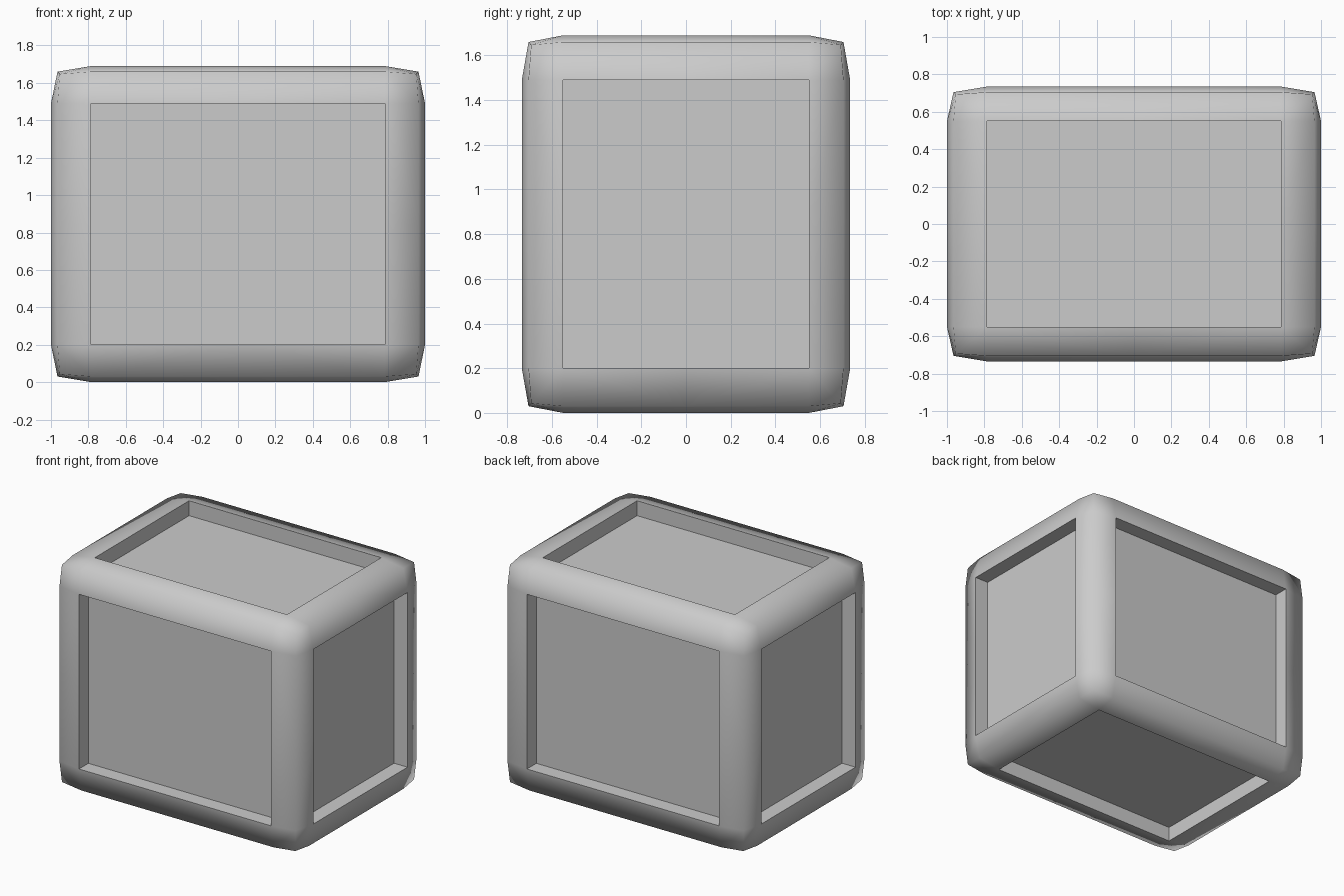
import bpy, bmesh
from mathutils import Vector

if "Cube" in bpy.data.objects:
    bpy.data.objects.remove(bpy.data.objects["Cube"])

H = (1.0, 0.735, 0.845)      # half size at the rims of the openings
O = (0.785, 0.55, 0.645)     # half size of the openings
R = (0.965, 0.705, 0.815)    # ridge along the rounded edges
C = (0.953, 0.693, 0.802)    # slightly sunk corner point
DEPTH = 0.11                 # panel recess


def point(axes, values):
    v = Vector((0, 0, 0))
    for a, val in zip(axes, values):
        v[a] = val
    return v


# Rounded frame: one octant, mirrored three ways
bm = bmesh.new()


def quad(pts, facing):
    n = (pts[1] - pts[0]).cross(pts[2] - pts[0])
    if n.dot(facing) < 0:
        pts = pts[::-1]
    bm.faces.new([bm.verts.new(p) for p in pts])


corner = Vector(C)
for a in range(3):
    others = [i for i in range(3) if i != a]
    b, c = others
    rim = point((a, b, c), (H[a], O[b], O[c]))
    # corner patch
    quad([rim, point((a, b, c), (R[a], R[b], O[c])), corner,
          point((a, b, c), (R[a], O[b], R[c]))], corner)
    for b, c in (others, others[::-1]):
        ax = (a, b, c)
        mid = point(ax, (H[a], O[b], 0))
        # bar strip from rim to ridge
        quad([rim, point(ax, (R[a], R[b], O[c])),
              point(ax, (R[a], R[b], 0)), mid], corner)
        # inner wall of the opening
        low = point((a,), (DEPTH + 0.02,))
        quad([rim, rim - low, mid - low, mid], point((b,), (-1,)))
bmesh.ops.remove_doubles(bm, verts=bm.verts, dist=0.0001)
mesh = bpy.data.meshes.new("frame")
bm.to_mesh(mesh)
bm.free()
frame = bpy.data.objects.new("frame", mesh)
bpy.context.collection.objects.link(frame)
frame.location.z = H[2]
mirror = frame.modifiers.new("mirror", 'MIRROR')
mirror.use_axis = (True, True, True)
bpy.context.view_layer.objects.active = frame
frame.select_set(True)
bpy.ops.object.modifier_apply(modifier=mirror.name)
bpy.ops.object.shade_smooth_by_angle(angle=1.48)

# Recessed panels: the six sides of an inner box
bpy.ops.mesh.primitive_cube_add(size=2, location=(0, 0, H[2]))
panels = bpy.context.object
panels.name = "recessed_panels"
panels.scale = [h - DEPTH for h in H]
